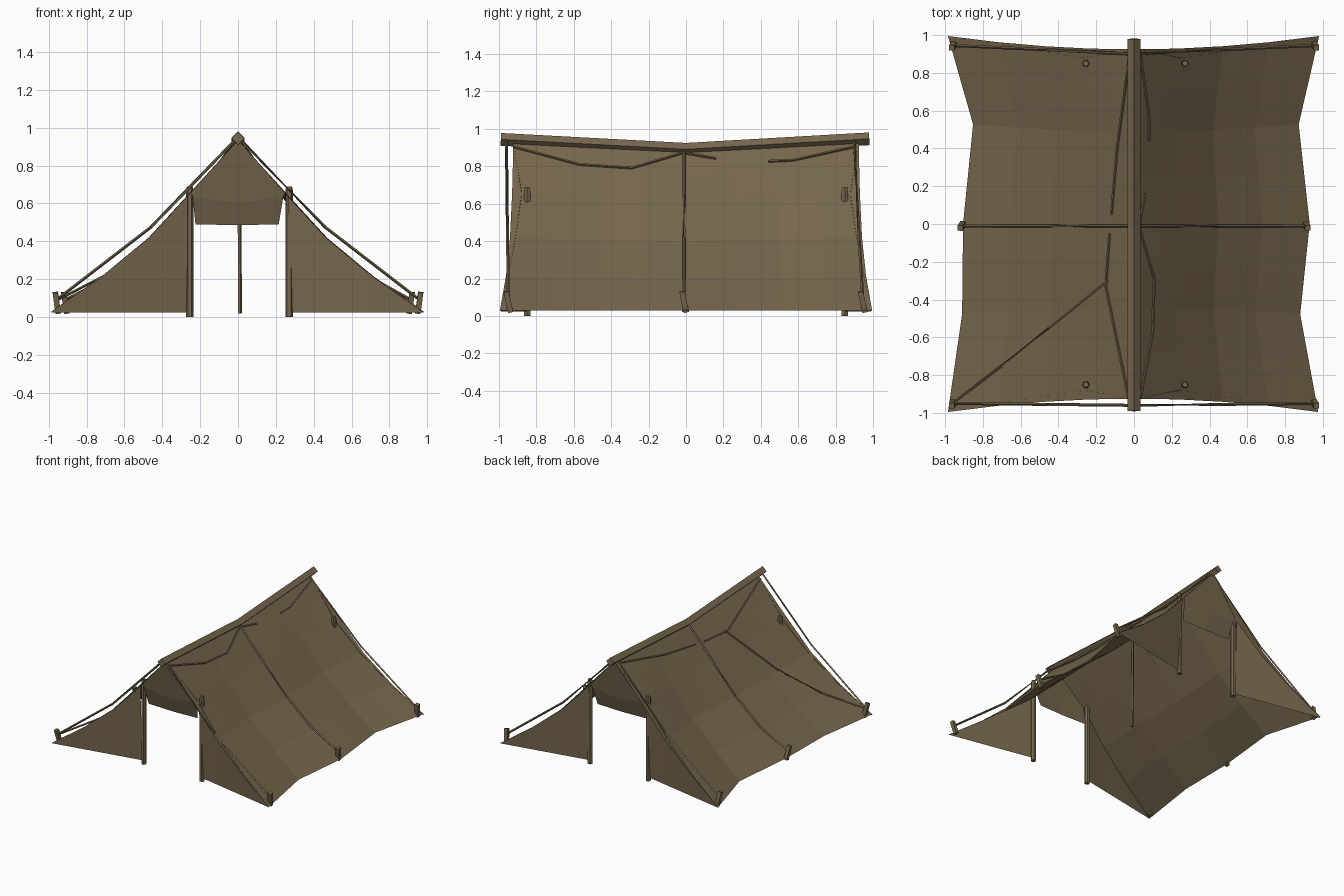
import bpy, bmesh, math
from mathutils import Vector

if "Cube" in bpy.data.objects:
    bpy.data.objects.remove(bpy.data.objects["Cube"])

mat = bpy.data.materials.new("drab_canvas_brown")
mat.diffuse_color = (0.185, 0.138, 0.075, 1)
mat.use_nodes = True
mat.node_tree.nodes["Principled BSDF"].inputs["Base Color"].default_value = mat.diffuse_color


def make(name, bm):
    bmesh.ops.recalc_face_normals(bm, faces=bm.faces)
    me = bpy.data.meshes.new(name)
    bm.to_mesh(me)
    bm.free()
    me.materials.append(mat)
    ob = bpy.data.objects.new(name, me)
    bpy.context.collection.objects.link(ob)
    return ob


def sheet(name, rows):
    """Quad grid through rows of points."""
    bm = bmesh.new()
    vs = [[bm.verts.new(p) for p in r] for r in rows]
    for a, b in zip(vs, vs[1:]):
        for i in range(len(a) - 1):
            bm.faces.new((a[i], a[i + 1], b[i + 1], b[i]))
    bmesh.ops.remove_doubles(bm, verts=bm.verts, dist=1e-5)
    return make(name, bm)


def rod(name, pts, r, sides=4, spin=0.0, taper=1.0):
    """Faceted rod along a path, capped at both ends."""
    pts = [Vector(p) for p in pts]
    bm = bmesh.new()
    rings = []
    for i, p in enumerate(pts):
        t = (pts[min(i + 1, len(pts) - 1)] - pts[max(i - 1, 0)]).normalized()
        ref = Vector((1, 0, 0)) if abs(t.x) < 0.7 else Vector((0, 1, 0))
        a = (ref - t * ref.dot(t)).normalized()
        b = t.cross(a)
        rr = r * (taper if i == len(pts) - 1 else 1)
        rings.append([bm.verts.new(p + rr * (a * math.cos(k) + b * math.sin(k)))
                      for k in (spin + 2 * math.pi * j / sides for j in range(sides))])
    for a, b in zip(rings, rings[1:]):
        for j in range(sides):
            k = (j + 1) % sides
            bm.faces.new((a[j], a[k], b[k], b[j]))
    bm.faces.new(rings[0][::-1])
    bm.faces.new(rings[-1])
    return make(name, bm)


def lerp_table(tab, v):
    for (a, fa), (b, fb) in zip(tab, tab[1:]):
        if v <= b:
            return fa + (fb - fa) * max(0, (v - a) / (b - a))
    return tab[-1][1]


# Sagging roof: profile down the slope, hem width along the length
PROFILE = [(0, 1), (0.26, 0.69), (0.48, 0.43), (0.73, 0.205), (1, 0)]
HEM = {1: [(-1, .975), (-.48, .88), (0, .93), (.53, .872), (1, .98)],
       -1: [(-1, .985), (-.48, .91), (0, .905), (.53, .852), (1, .985)]}


def ridge_z(y):
    return 0.892 + 0.043 * min(abs(y), 1)


def roof(x, y, lift=0.0):
    s = 1 if x >= 0 else -1
    u = abs(x) / lerp_table(HEM[s], y)
    return Vector((x, y, 0.03 + (ridge_z(y) - 0.03) * lerp_table(PROFILE, u) + lift))


def canvas_point(s, u, v):
    x = s * u * lerp_table(HEM[s], v)
    z = 0.03 + (ridge_z(v) - 0.03) * lerp_table(PROFILE, u)
    return (x, v * (0.925 + 0.07 * u * u), z)


US = [0, 0.13, 0.26, 0.48, 0.73, 1]
VS = [-1, -0.74, -0.48, -0.24, 0, 0.27, 0.53, 0.77, 1]
for s, side in ((1, "right"), (-1, "left")):
    sheet("roof_canvas_" + side, [[canvas_point(s, u, v) for u in US] for v in VS])

# Both ends: wall panels, door posts, gable with hanging flap
for e, end in ((-1, "front"), (1, "back")):
    for s, side in ((1, "right"), (-1, "left")):
        low, top = [], []
        for u in (0.27, 0.48, 0.73, 1):
            x, y, z = canvas_point(s, u, e)
            t = (u - 0.27) / 0.73
            low.append((x, e * (0.85 + 0.14 * t), 0.025))
            top.append((x, e * (0.88 + 0.112 * t), z))
        sheet(f"{end}_wall_{side}", [low, top])
        px = 0.27 if s > 0 else -0.255
        rod(f"{end}_door_post_{side}", [(px, e * 0.85, 0), (px, e * 0.85, 0.67),
            (px, e * 0.85, 0.69)], 0.02, 6, taper=0.75)
    sheet(f"{end}_gable", [[(-.25, e * .88, .66), (0, e * .925, .935), (.25, e * .88, .66)],
                           [(-.24, e * .87, .64), (0, e * .87, .60), (.24, e * .87, .64)]])
    sheet(f"{end}_door_flap", [[(-.24, e * .87, .64), (0, e * .87, .60), (.24, e * .87, .64)],
                               [(-.225, e * .83, .49), (0, e * .83, .485), (.215, e * .83, .49)]])

# Ridge beam (square on its corner, sagging) and centre pole
rod("ridge_beam", [(0, -0.99, 0.944), (0, 0, 0.891), (0, 0.98, 0.947)], 0.034, 4)
rod("centre_pole", [(0.01, -0.01, 0.02), (0.005, -0.01, 0.89)], 0.011, 5)

# Pegs and guy ropes
for s, side in ((1, "right"), (-1, "left")):
    for y, ry, label in ((-.95, -.96, "front"), (-.01, -.01, "middle"), (.945, .9, "back")):
        px = s * (0.95 if label != "middle" else 0.905)
        rod(f"peg_{label}_{side}", [(px, y + 0.012, 0.02), (px + s * 0.015, y - 0.012, 0.13)],
            0.02, 4, math.pi / 4)
        tip = Vector((px + s * 0.01, y, 0.09))
        if label == "middle":
            path = [roof(s * 0.02, y, 0.01), roof(s * 0.24, y, 0.012),
                    roof(s * 0.44, y, 0.012), roof(s * 0.67, y, 0.012), tip]
        else:
            path = [(s * 0.015, ry, 0.935), (s * 0.46, (ry + y) / 2, 0.475), tip]
        rod(f"guy_rope_{label}_{side}", path, 0.008, 4)

# Diagonal rope over the left slope
rod("diagonal_rope", [roof(-0.14, -0.3, 0.01), roof(-0.45, -0.55, 0.012),
                      roof(-0.7, -0.75, 0.012), (-0.955, -0.945, 0.09)], 0.007, 4)

# Loose ropes draped beside the ridge
drapes = [[(.035, -.92), (.10, -.57), (.108, -.29), (.03, -.02)],
          [(.03, 0), (.06, .16)],
          [(.08, .44), (.08, .57), (.035, .89)],
          [(-.03, -.92), (-.15, -.33), (-.13, -.05)],
          [(-.12, .05), (-.09, .4), (-.025, .89)]]
for i, d in enumerate(drapes):
    rod(f"ridge_drape_rope_{i}", [roof(x, y, 0.012) for x, y in d], 0.007, 4)
